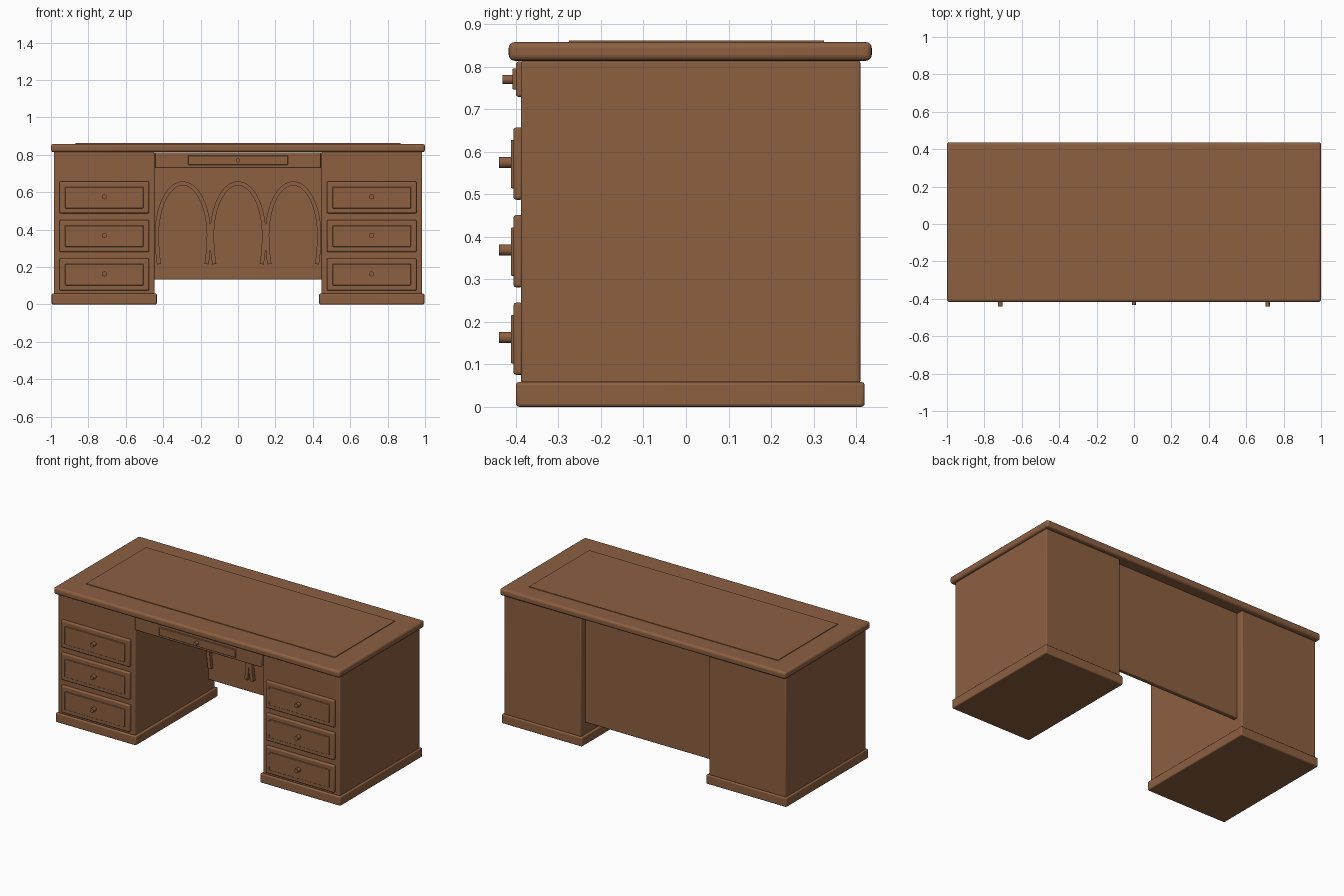
import bpy, bmesh, math

if "Cube" in bpy.data.objects:
    bpy.data.objects.remove(bpy.data.objects["Cube"])

wood = bpy.data.materials.new("brown_wood")
wood.diffuse_color = (0.262, 0.116, 0.053, 1)
wood.use_nodes = True
wood.node_tree.nodes["Principled BSDF"].inputs["Base Color"].default_value = wood.diffuse_color


def finish(name, bm, bevel=0.0, segs=3):
    bmesh.ops.recalc_face_normals(bm, faces=bm.faces)
    me = bpy.data.meshes.new(name)
    bm.to_mesh(me)
    bm.free()
    ob = bpy.data.objects.new(name, me)
    bpy.context.collection.objects.link(ob)
    me.materials.append(wood)
    if bevel:
        m = ob.modifiers.new("bevel", 'BEVEL')
        m.width, m.segments = bevel, segs
    bpy.ops.object.select_all(action='DESELECT')
    ob.select_set(True)
    bpy.context.view_layer.objects.active = ob
    bpy.ops.object.shade_smooth_by_angle(angle=math.radians(35))
    return ob


def box(name, x, y, z, bevel=0.0, segs=3):
    bm = bmesh.new()
    bmesh.ops.create_cube(bm, size=1)
    for v in bm.verts:
        for i, (a, b) in enumerate((x, y, z)):
            v.co[i] = (a + b) / 2 + v.co[i] * (b - a)
    return finish(name, bm, bevel, segs)


def knob(name, x, y0, y1, z, r):
    bm = bmesh.new()
    bmesh.ops.create_cone(bm, cap_ends=True, segments=24, radius1=r, radius2=r, depth=y1 - y0)
    for v in bm.verts:
        a, b, c = v.co
        v.co = (x + a, (y0 + y1) / 2 + c, z + b)
    return finish(name, bm)


def arch(name, cx, y0, y1, w=0.022):
    # horseshoe ribbon: elliptical top, legs drawn in towards the feet
    bm = bmesh.new()
    rings = []
    n, end = 48, math.radians(114)
    for i in range(n + 1):
        t = -end + 2 * end * i / n
        a, b = 0.139, 0.277 if math.cos(t) > 0 else 0.38
        px, pz = a * math.sin(t), 0.37 + b * math.cos(t)
        nx, nz = math.sin(t) / a, math.cos(t) / b
        k = w / 2 / math.hypot(nx, nz)
        rings.append([bm.verts.new((cx + px + s * nx * k, y, pz + s * nz * k))
                      for s, y in ((-1, y0), (1, y0), (1, y1), (-1, y1))])
    for p, q in zip(rings, rings[1:]):
        for j in range(4):
            bm.faces.new((p[j], p[(j + 1) % 4], q[(j + 1) % 4], q[j]))
    bm.faces.new(rings[0])
    bm.faces.new(rings[-1])
    return finish(name, bm)


# desk top and its thin writing surface
box("desk_top", (-1, 1), (-0.417, 0.437), (0.814, 0.858), 0.014, 4)
box("writing_surface", (-0.87, 0.87), (-0.275, 0.325), (0.85, 0.862))

# pedestals with plinths and three drawers each
for side, tag in ((-1, "left"), (1, "right")):
    def sx(a, b):
        return tuple(sorted((side * a, side * b)))
    box(f"{tag}_pedestal", sx(0.447, 0.985), (-0.388, 0.41), (0.055, 0.815), 0.006)
    box(f"{tag}_plinth", sx(0.434, 0.996), (-0.4, 0.42), (0, 0.058), 0.007)
    for i in range(3):
        zc = 0.16 + 0.206 * i
        box(f"{tag}_drawer_{i + 1}", sx(0.475, 0.955), (-0.406, -0.383),
            (zc - 0.085, zc + 0.085), 0.007)
        box(f"{tag}_drawer_panel_{i + 1}", sx(0.505, 0.925), (-0.412, -0.395),
            (zc - 0.058, zc + 0.056), 0.003, 2)
        knob(f"{tag}_drawer_knob_{i + 1}", side * 0.715, -0.44, -0.405, zc + 0.003, 0.013)

# centre drawer over the knee hole
box("centre_drawer", (-0.443, 0.443), (-0.4, -0.37), (0.729, 0.812), 0.006)
box("centre_drawer_panel", (-0.267, 0.267), (-0.408, -0.39), (0.746, 0.796), 0.003, 2)
knob("centre_drawer_knob", 0, -0.432, -0.4, 0.77, 0.011)

# back panel with three arch mouldings facing the knee hole
box("back_panel", (-0.448, 0.448), (0.34, 0.37), (0.133, 0.813), 0.005)
for i in (-1, 0, 1):
    arch(f"arch_moulding_{i + 2}", i * 0.295, 0.318, 0.345)
